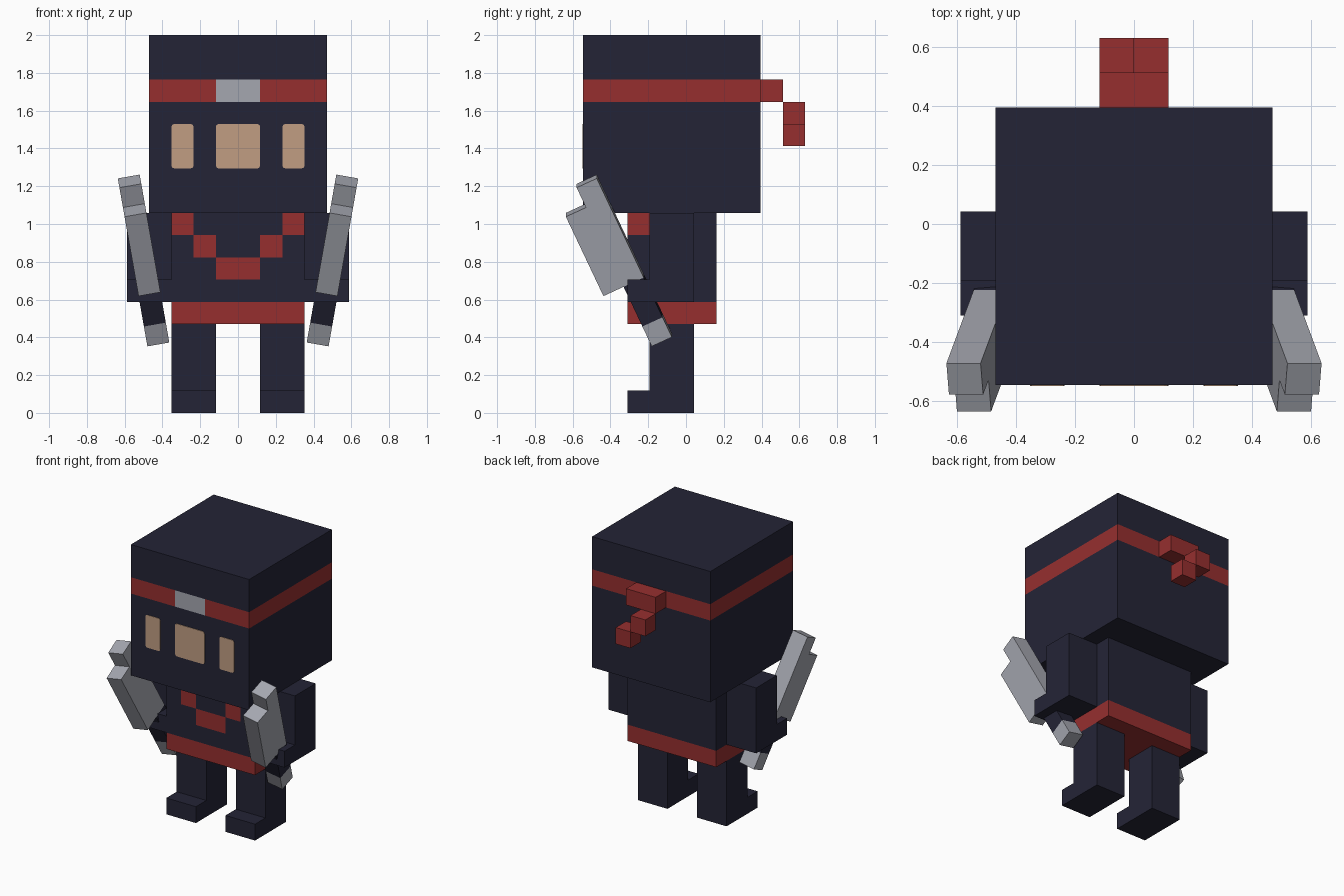
import bpy, bmesh, math
from mathutils import Matrix, Vector

if "Cube" in bpy.data.objects:
    bpy.data.objects.remove(bpy.data.objects["Cube"])

U = 2 / 17        # one building cube
Y0 = -0.075       # depth offset that centres the figure


def material(name, srgb):
    m = bpy.data.materials.new(name)
    lin = [((c / 255 + 0.055) / 1.055) ** 2.4 for c in srgb]
    m.diffuse_color = (*lin, 1)
    m.use_nodes = True
    m.node_tree.nodes["Principled BSDF"].inputs["Base Color"].default_value = m.diffuse_color
    return m


NAVY, RED, STEEL, SKIN = range(4)
MATS = [material("navy cloth", (36, 36, 54)), material("red cloth", (150, 47, 47)),
        material("steel", (165, 167, 176)), material("skin", (193, 158, 130))]


def to_world(v):
    return Vector((v.x * U, v.y * U + Y0, v.z * U))


def finish(name, bm, place=to_world):
    """Turn a mesh in cube units into an object."""
    for v in bm.verts:
        v.co = place(v.co)
    bmesh.ops.recalc_face_normals(bm, faces=bm.faces)
    me = bpy.data.meshes.new(name)
    bm.to_mesh(me)
    bm.free()
    for m in MATS:
        me.materials.append(m)
    ob = bpy.data.objects.new(name, me)
    bpy.context.collection.objects.link(ob)
    return ob


def prism(name, outline, x0, x1, mat=NAVY, place=to_world):
    """Side outline (y, z) extruded from x0 to x1."""
    bm = bmesh.new()
    face = bm.faces.new([bm.verts.new((x0, y, z)) for y, z in outline])
    ext = bmesh.ops.extrude_face_region(bm, geom=[face], use_keep_orig=True)
    for v in ext["geom"]:
        if isinstance(v, bmesh.types.BMVert):
            v.co.x = x1
    for f in bm.faces:
        f.material_index = mat
    return finish(name, bm, place)


def rect(y0, y1, z0, z1):
    return [(y0, z0), (y1, z0), (y1, z1), (y0, z1)]


def cut_block(name, lo, hi, cuts, rule):
    """Box sliced at (axis, position) cuts, faces coloured by rule(centre, normal)."""
    bm = bmesh.new()
    bmesh.ops.create_cube(bm, size=1)
    for v in bm.verts:
        v.co = [l if c < 0 else h for c, l, h in zip(v.co, lo, hi)]
    for axis, pos in cuts:
        n = Vector((0, 0, 0))
        n[axis] = 1
        bmesh.ops.bisect_plane(bm, geom=bm.verts[:] + bm.edges[:] + bm.faces[:],
                               plane_co=n * pos, plane_no=n)
    bm.normal_update()
    for f in bm.faces:
        f.material_index = rule(f.calc_center_median(), f.normal)
    return finish(name, bm)


# Head with headband and forehead plate
def head_rule(c, n):
    if 14 < c.z < 15 and abs(n.z) < 0.5:
        return STEEL if n.y < -0.5 and abs(c.x) < 1 else RED
    return NAVY


cut_block("head", (-4, -4, 9), (4, 4, 17), [(2, 14), (2, 15), (0, -1), (0, 1)], head_rule)

# Skin openings of the mask, with clipped corners
for name, x0, x1 in (("left_eye_opening", -3, -2), ("nose_opening", -1, 1),
                     ("right_eye_opening", 2, 3)):
    bm = bmesh.new()
    bmesh.ops.create_cube(bm, size=1)
    for v in bm.verts:
        v.co = ((x0 + x1) / 2 + v.co.x * (x1 - x0), -4 + v.co.y * 0.06, 12 + v.co.z * 2)
    edges = [e for e in bm.edges if abs(e.verts[0].co.y - e.verts[1].co.y) > 0.01]
    bmesh.ops.bevel(bm, geom=edges, offset=0.13, segments=2, profile=0.5, affect='EDGES')
    for f in bm.faces:
        f.material_index = SKIN
    finish(name, bm)

# Headband knot and tails
prism("headband_knot", rect(4, 5, 14, 15), -1, 1, RED)
prism("headband_tail_upper", rect(5, 6, 13, 14), -1, 0, RED)
prism("headband_tail_lower", rect(5, 6, 12, 13), 0, 1, RED)


# Torso with belt and V-shaped collar
def torso_rule(c, n):
    if c.z < 5:
        return RED
    if c.y < -1 and abs(n.z) < 0.5:
        row = int(c.z) - 6            # 0 is the point of the V
        if 0 <= row <= 2 and row <= abs(c.x) <= row + 1:
            if n.y < -0.5 or row == 2:
                return RED
    return NAVY


cut_block("torso", (-3, -2, 4), (3, 2, 9),
          [(2, z) for z in (5, 6, 7, 8)] + [(0, x) for x in (-2, -1, 1, 2)] + [(1, -1)],
          torso_rule)

# Limbs and swords, mirrored left and right
ARM = [(-1, 9), (-1, 6), (-2, 6), (-2, 5), (1, 5), (1, 9)]
LEG = [(-1, 4), (-1, 1), (-2, 1), (-2, 0), (1, 0), (1, 4)]
BLADE = [(-1.5, 3), (0.5, 3), (0.5, 8), (-0.5, 8), (-0.5, 7), (-1.5, 7)]

for side, s in (("right", 1), ("left", -1)):
    prism(side + "_arm", ARM, 3 * s, 5 * s)
    prism(side + "_leg", LEG, 1 * s, 3 * s)

    # Sword leans forward and outward from its pommel
    turn = (Matrix.Rotation(math.radians(10 * s), 3, 'Y') @
            Matrix.Rotation(math.radians(25), 3, 'X'))
    base = Vector((0.426 * s, -0.128, 0.387))

    def held(v, turn=turn, base=base):
        return base + turn @ (v * U)

    prism(side + "_sword_pommel", rect(-0.5, 0.5, 0, 1), -0.5, 0.5, STEEL, held)
    prism(side + "_sword_grip", rect(-0.5, 0.5, 1, 3), -0.5, 0.5, NAVY, held)
    prism(side + "_sword_blade", BLADE, -0.5, 0.5, STEEL, held)
